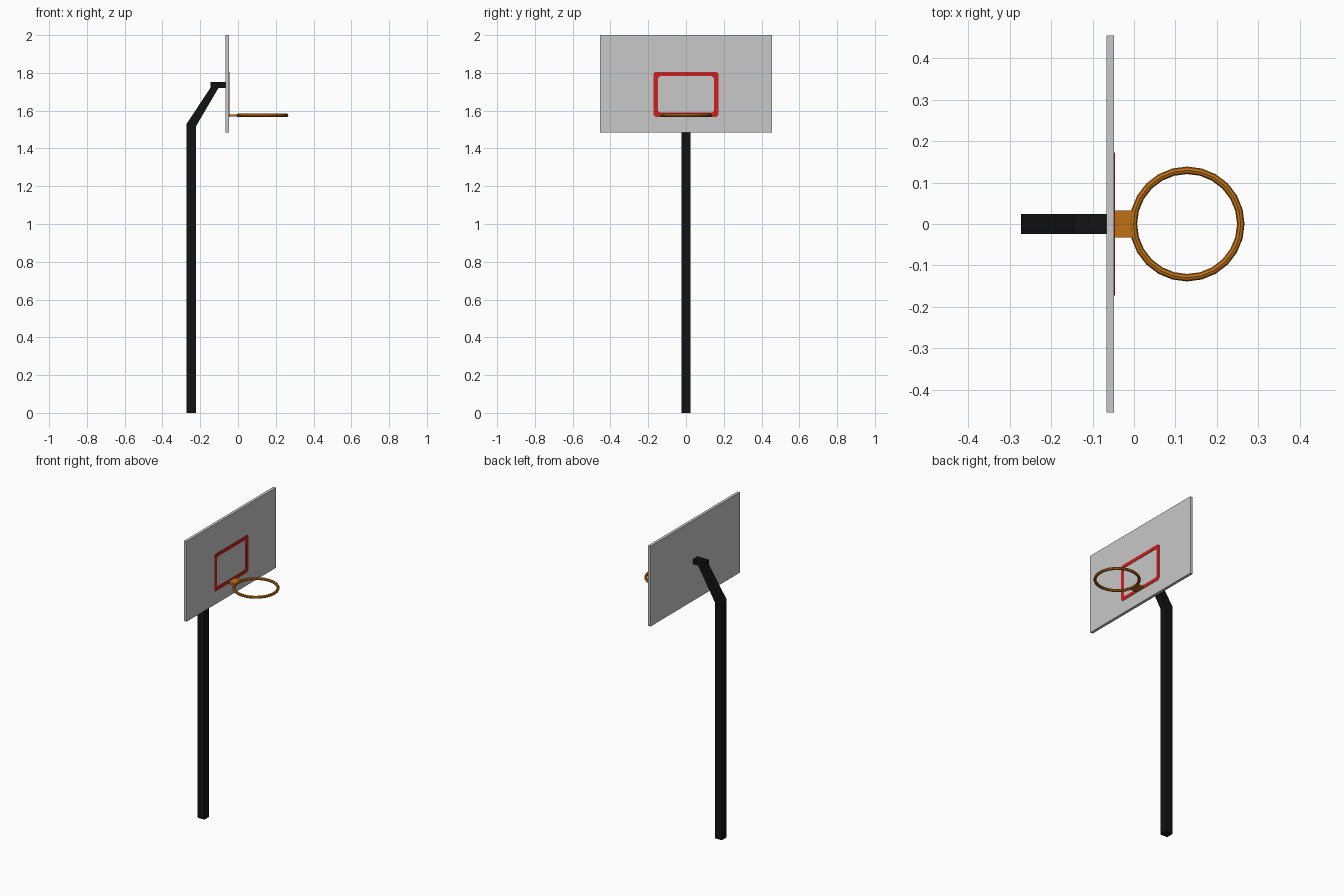
import bpy, bmesh, math

if "Cube" in bpy.data.objects:
    bpy.data.objects.remove(bpy.data.objects["Cube"])


def material(name, rgb):
    m = bpy.data.materials.new(name)
    m.diffuse_color = (*rgb, 1)
    m.use_nodes = True
    m.node_tree.nodes["Principled BSDF"].inputs["Base Color"].default_value = m.diffuse_color
    return m


black = material("black metal", (0.006, 0.006, 0.006))
grey = material("board grey", (0.58, 0.58, 0.58))
red = material("target red", (0.6, 0.014, 0.014))
orange = material("rim orange", (0.52, 0.165, 0.008))


def finish(name, bm, mat):
    bmesh.ops.recalc_face_normals(bm, faces=bm.faces)
    me = bpy.data.meshes.new(name)
    bm.to_mesh(me)
    bm.free()
    me.materials.append(mat)
    ob = bpy.data.objects.new(name, me)
    bpy.context.collection.objects.link(ob)
    return ob


def box(name, x, y, z, mat):
    bm = bmesh.new()
    bmesh.ops.create_cube(bm, size=1)
    for v in bm.verts:
        for i, (lo, hi) in enumerate((x, y, z)):
            v.co[i] = hi if v.co[i] > 0 else lo
    return finish(name, bm, mat)


# Bent pole: side profile segments, extruded across y
bm = bmesh.new()
half = 0.0245
sections = [[(-0.272, 0), (-0.222, 0)],
            [(-0.272, 1.53), (-0.222, 1.518)],
            [(-0.137, 1.735), (-0.095, 1.735)]]
rings = []
for (a, b) in sections:
    rings.append([bm.verts.new(c) for c in ((a[0], -half, a[1]), (b[0], -half, b[1]),
                                            (b[0], half, b[1]), (a[0], half, a[1]))])
for lo, hi in zip(rings, rings[1:]):
    for i in range(4):
        j = (i + 1) % 4
        bm.faces.new((lo[i], lo[j], hi[j], hi[i]))
bm.faces.new(rings[0])
bm.faces.new(rings[-1])
finish("pole", bm, black)

# Short arm joining the pole to the board
box("board_arm", (-0.145, -0.064), (-half, half), (1.721, 1.752), black)

# Backboard
box("backboard", (-0.066, -0.048), (-0.454, 0.454), (1.484, 2.0), grey)


# Painted target: thin frame with clipped corners
def outline(hy, z0, z1, c):
    return [(-hy + c, z0), (hy - c, z0), (hy, z0 + c), (hy, z1 - c),
            (hy - c, z1), (-hy + c, z1), (-hy, z1 - c), (-hy, z0 + c)]


bm = bmesh.new()
loops = [[bm.verts.new((x, y, z)) for y, z in outline(*o)]
         for x in (-0.049, -0.046)
         for o in ((0.172, 1.567, 1.806, 0.011), (0.147, 1.590, 1.783, 0.009))]
back_out, back_in, front_out, front_in = loops
for a, b in ((front_out, front_in), (front_in, back_in),
             (back_in, back_out), (back_out, front_out)):
    for i in range(8):
        j = (i + 1) % 8
        bm.faces.new((a[i], a[j], b[j], b[i]))
finish("target_frame", bm, red)

# Rim and its bracket
bpy.ops.mesh.primitive_torus_add(major_segments=24, minor_segments=8,
                                 major_radius=0.1295, minor_radius=0.009,
                                 location=(0.128, 0, 1.575))
rim = bpy.context.object
rim.name = "rim"
rim.data.materials.append(orange)
box("rim_bracket", (-0.05, 0.0), (-0.033, 0.033), (1.569, 1.581), orange)
